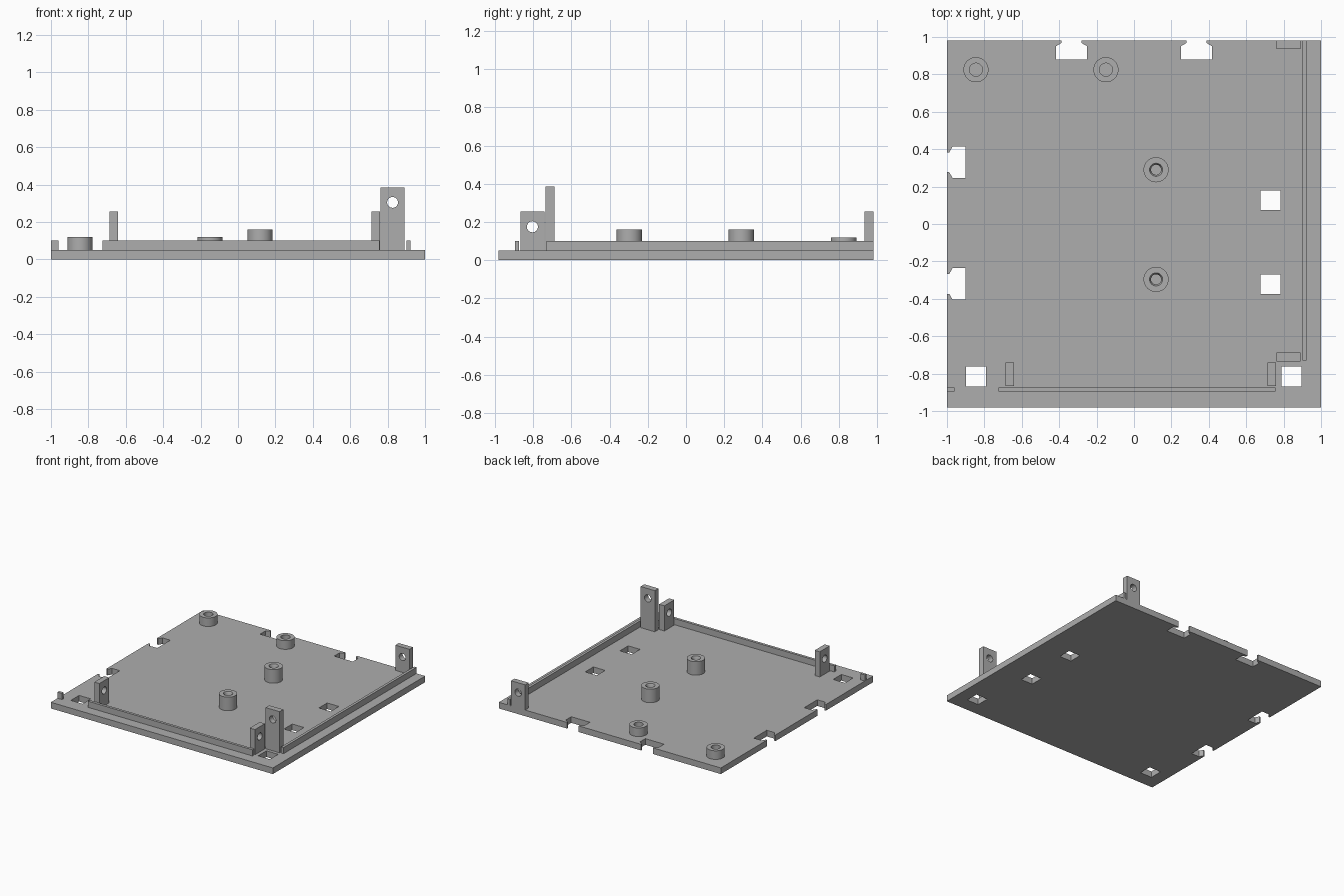
import bpy, bmesh, math
from mathutils import Matrix, Vector

cube = bpy.data.objects.get("Cube")
if cube:
    bpy.data.objects.remove(cube, do_unlink=True)

GREY = (0.42, 0.42, 0.42, 1)
grey = bpy.data.materials.new("grey plastic")
grey.use_nodes = True
grey.diffuse_color = GREY
grey.node_tree.nodes["Principled BSDF"].inputs["Base Color"].default_value = GREY

DEPTH = 0.98     # half size in y
FLOOR = 0.05     # plate thickness
RIM = 0.1        # top of the rims


def make(name, bm):
    bmesh.ops.recalc_face_normals(bm, faces=bm.faces)
    mesh = bpy.data.meshes.new(name)
    bm.to_mesh(mesh)
    bm.free()
    mesh.materials.append(grey)
    obj = bpy.data.objects.new(name, mesh)
    bpy.context.collection.objects.link(obj)
    return obj


def activate(obj):
    bpy.ops.object.select_all(action='DESELECT')
    obj.select_set(True)
    bpy.context.view_layer.objects.active = obj


def smooth(obj):
    activate(obj)
    bpy.ops.object.shade_smooth_by_angle(angle=math.radians(30))


def box(name, x0, x1, y0, y1, z0, z1):
    bm = bmesh.new()
    bmesh.ops.create_cube(bm, size=1)
    for v in bm.verts:
        v.co = Vector((x1 if v.co.x > 0 else x0,
                       y1 if v.co.y > 0 else y0,
                       z1 if v.co.z > 0 else z0))
    return make(name, bm)


def cut(obj, cutter):
    activate(obj)
    mod = obj.modifiers.new("cut", 'BOOLEAN')
    mod.operation = 'DIFFERENCE'
    mod.solver = 'EXACT'
    mod.object = cutter
    bpy.ops.object.modifier_apply(modifier=mod.name)
    bpy.data.objects.remove(cutter, do_unlink=True)


# Base plate outline: clip notches are (offset along edge, depth in from edge)
NOTCH = [(-0.053, 0), (-0.053, 0.012), (-0.084, 0.03), (-0.084, 0.1)]
NOTCH += [(-a, d) for a, d in reversed(NOTCH)]

outline = [(-1, -DEPTH), (1, -DEPTH), (1, DEPTH)]
for cx in (0.334, -0.334):
    outline += [(cx - a, DEPTH - d) for a, d in NOTCH]
outline.append((-1, DEPTH))
for cy in (0.33, -0.32):
    outline += [(-1 + d, cy - a) for a, d in NOTCH]

bm = bmesh.new()
face = bm.faces.new([bm.verts.new((x, y, 0)) for x, y in outline])
grown = bmesh.ops.extrude_face_region(bm, geom=[face])
tops = [v for v in grown["geom"] if isinstance(v, bmesh.types.BMVert)]
bmesh.ops.translate(bm, verts=tops, vec=(0, 0, FLOOR))
plate = make("base_plate", bm)

# Square openings through the plate
H = 0.053
for x, y in [(0.73, 0.127), (0.73, -0.322), (-0.845, -0.815), (0.842, -0.815)]:
    cut(plate, box("opening_cutter", x - H, x + H, y - H, y + H, -0.1, 0.2))

# Raised rims
box("side_rim", 0.9, 0.922, -0.73, DEPTH, FLOOR, RIM)
box("front_rim", -0.725, 0.757, -0.895, -0.873, FLOOR, RIM)
box("front_rim_stub", -1, -0.96, -0.895, -0.873, FLOOR, RIM)


# Upright tabs with a round screw hole
def tab(name, x0, x1, y0, y1, top, axis):
    obj = box(name, x0, x1, y0, y1, FLOOR, top)
    bm = bmesh.new()
    turn = Matrix.Rotation(math.pi / 2, 4, 'Y' if axis == 'x' else 'X')
    spot = Matrix.Translation(((x0 + x1) / 2, (y0 + y1) / 2, top - 0.08))
    bmesh.ops.create_cone(bm, cap_ends=True, segments=32, radius1=0.029,
                          radius2=0.029, depth=0.2, matrix=spot @ turn)
    cut(obj, make("hole_cutter", bm))
    smooth(obj)


tab("front_right_tab", -0.687, -0.642, -0.867, -0.74, 0.255, 'x')
tab("front_left_tab", 0.713, 0.76, -0.867, -0.74, 0.255, 'x')
tab("side_front_tab", 0.763, 0.89, -0.735, -0.688, 0.385, 'y')
tab("side_back_tab", 0.763, 0.89, 0.935, DEPTH, 0.255, 'y')


# Hollow round posts, lathed from a profile
def post(name, x, y, profile):
    bm = bmesh.new()
    steps = 48
    rings = []
    for r, z in profile:
        angles = [2 * math.pi * i / steps for i in range(steps)]
        rings.append([bm.verts.new((x + r * math.cos(a), y + r * math.sin(a), z))
                      for a in angles])
    for low, high in zip(rings, rings[1:] + rings[:1]):
        for i in range(steps):
            j = (i + 1) % steps
            bm.faces.new((low[i], low[j], high[j], high[i]))
    smooth(make(name, bm))


R, BORE, INNER = 0.067, 0.035, 0.027
low_post = [(R, FLOOR), (R, 0.12), (BORE, 0.12), (BORE, FLOOR)]
tall_post = [(R, FLOOR), (R, 0.16), (BORE, 0.16), (INNER, 0.145), (INNER, FLOOR)]
post("back_right_post", -0.845, 0.825, low_post)
post("back_middle_post", -0.15, 0.825, low_post)
post("centre_back_post", 0.118, 0.29, tall_post)
post("centre_front_post", 0.118, -0.296, tall_post)
